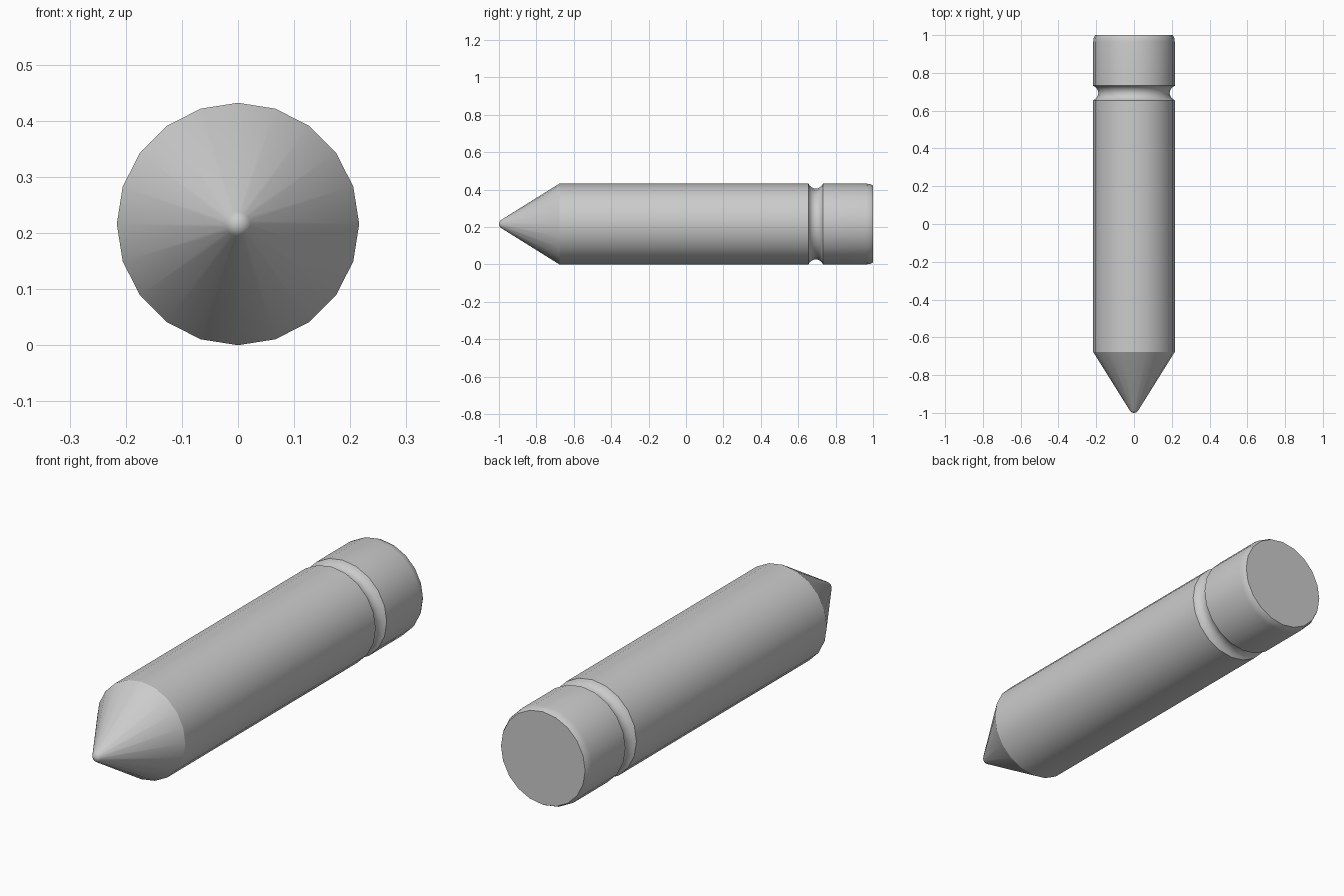
import bpy, bmesh
from math import sin, cos, pi, radians, atan2

if "Cube" in bpy.data.objects:
    bpy.data.objects.remove(bpy.data.objects["Cube"])

R, SIDES = 0.216, 20

# profile as (y, radius): rounded tip, cone, shaft
slope = atan2(R - 0.024, 0.31)
tip_r = 0.026
profile = []
for i in range(1, 5):
    a = (pi / 2 - slope) * i / 4
    profile.append((-1 + tip_r * (1 - cos(a)), tip_r * sin(a)))
profile.append((-0.677, R))

# round-bottomed groove
y0, y1, depth = 0.655, 0.732, 0.027
half = (y1 - y0) / 2
arc_r = (half ** 2 + depth ** 2) / (2 * depth)
span = atan2(half, arc_r - depth)
for i in range(9):
    a = span * (i / 4 - 1)
    profile.append(((y0 + y1) / 2 + arc_r * sin(a),
                    R + (arc_r - depth) - arc_r * cos(a)))

# softened rear rim
profile += [(0.965, R), (0.986, 0.213), (1.0, 0.206)]

# turn the profile around the y axis
bm = bmesh.new()
rings = []
for y, r in profile:
    rings.append([bm.verts.new((r * sin(2 * pi * k / SIDES), y,
                                R + r * cos(2 * pi * k / SIDES)))
                  for k in range(SIDES)])
for a, b in zip(rings, rings[1:]):
    for k in range(SIDES):
        n = (k + 1) % SIDES
        bm.faces.new((a[k], a[n], b[n], b[k]))
apex = bm.verts.new((0, -1, R))
for k in range(SIDES):
    bm.faces.new((apex, rings[0][(k + 1) % SIDES], rings[0][k]))
bm.faces.new(rings[-1])
bmesh.ops.recalc_face_normals(bm, faces=bm.faces[:])

mesh = bpy.data.meshes.new("pointed_pin")
bm.to_mesh(mesh)
bm.free()
pin = bpy.data.objects.new("pointed_pin", mesh)
bpy.context.collection.objects.link(pin)
bpy.context.view_layer.objects.active = pin
pin.select_set(True)
bpy.ops.object.shade_smooth_by_angle(angle=radians(30))
